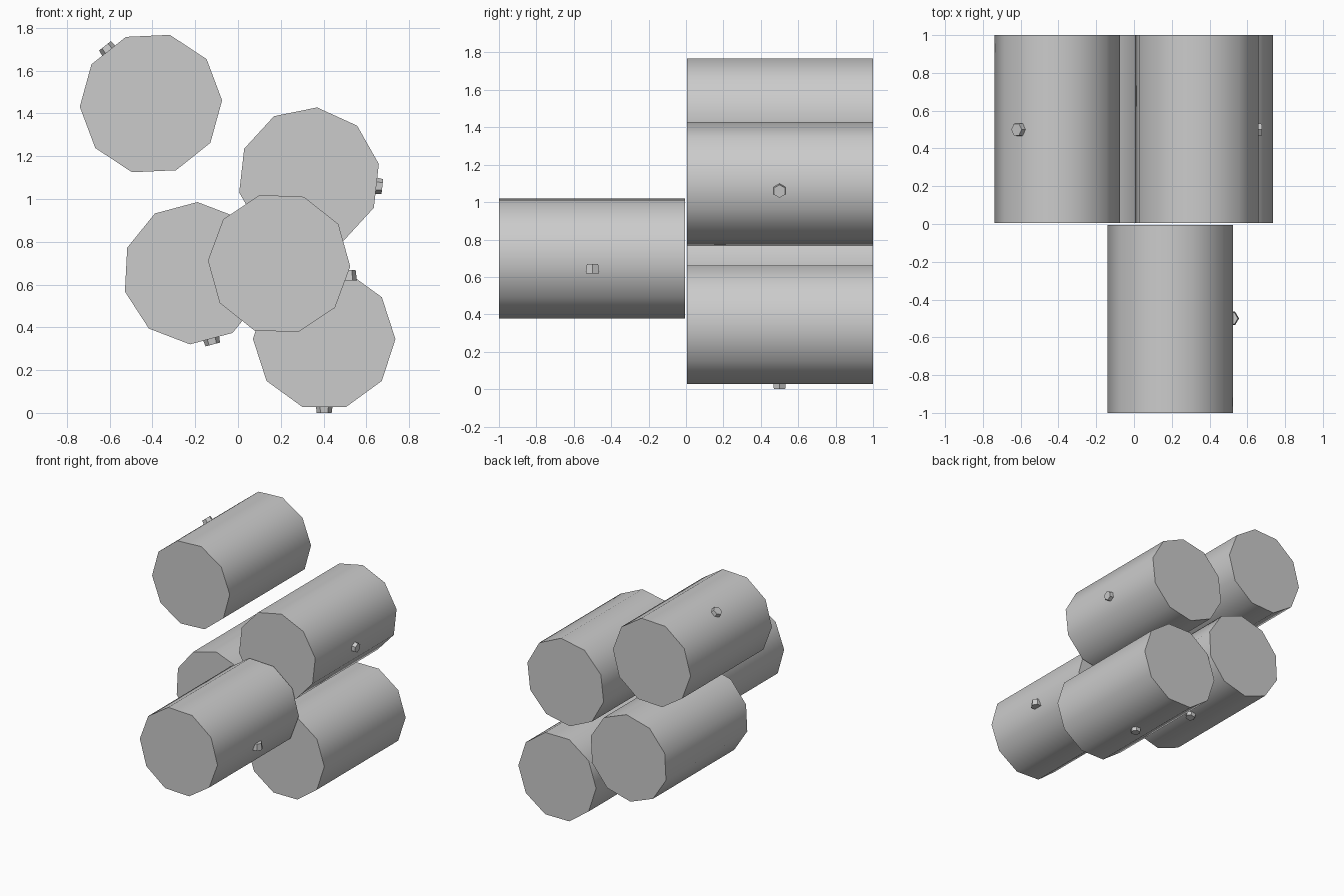
import bpy
from math import cos, sin, pi, radians
from mathutils import Matrix

if "Cube" in bpy.data.objects:
    bpy.data.objects.remove(bpy.data.objects["Cube"])

R = 0.333          # barrel corner radius
LENGTH = 0.995
SIDES = 10


def frustum(name, sides, r1, r2, depth, spin, matrix):
    bpy.ops.mesh.primitive_cone_add(vertices=sides, radius1=r1, radius2=r2, depth=depth)
    ob = bpy.context.object
    ob.name = name
    # primitive's first corner lies on +y: spin it to the wanted angle
    ob.data.transform(matrix @ Matrix.Rotation(spin - pi / 2, 4, 'Z'))
    bpy.ops.object.shade_smooth_by_angle(angle=radians(40))
    return ob


def barrel(name, x, z, y, turn):
    # local z axis laid along -y, so local angle equals the front-view angle
    lay = Matrix.Translation((x, y, z)) @ Matrix.Rotation(pi / 2, 4, 'X')
    frustum(name, SIDES, R, R, LENGTH, radians(turn), lay)


def bung(name, x, y, z, angle):
    # small hexagonal plug pointing along the front-view angle
    point = Matrix.Rotation(pi / 2 - radians(angle), 4, 'Y')
    frustum(name, 6, 0.041, 0.035, 0.05, 0, Matrix.Translation((x, y, z)) @ point)


# back row: name, centre x, centre z, corner angle, bung angle
back_row = [
    ("top_left_barrel", -0.407, 1.446, 2.6, 128.6),
    ("upper_right_barrel", 0.332, 1.097, 11.5, -6.5),
    ("lower_left_barrel", -0.207, 0.653, 87.0, -75.0),
    ("bottom_right_barrel", 0.403, 0.345, 0.0, -90.0),
]
for name, x, z, turn, plug in back_row:
    barrel(name, x, z, 0.5025, turn)
    a, d = radians(plug), 0.32
    bung(name + "_bung", x + d * cos(a), 0.5, z + d * sin(a), plug)

# front barrel, its bung set upright and mostly sunk in the side
barrel("front_barrel", 0.192, 0.698, -0.5025, -2.4)
bung("front_barrel_bung", 0.515, -0.5, 0.643, 90)
